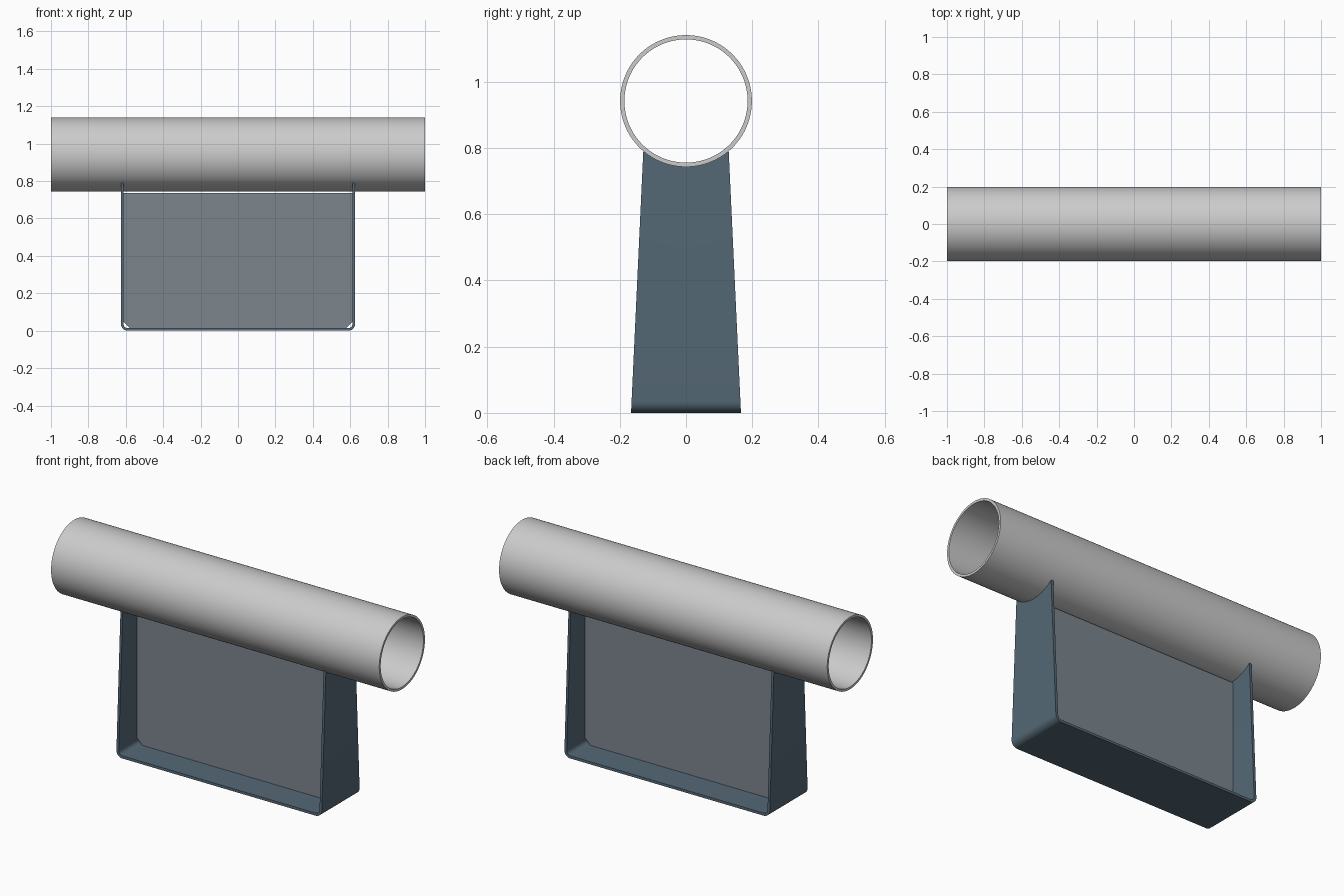
import bpy, bmesh
from math import sin, cos, pi, sqrt

if "Cube" in bpy.data.objects:
    bpy.data.objects.remove(bpy.data.objects["Cube"])

PIPE_Z, PIPE_R, PIPE_IN = 0.942, 0.199, 0.186
HALF_X, THICK, BEND = 0.626, 0.014, 0.036
TOP_Y, BASE_Y = 0.129, 0.166


def make_object(name, bm, color=None, angle=30):
    bmesh.ops.recalc_face_normals(bm, faces=bm.faces)
    me = bpy.data.meshes.new(name)
    bm.to_mesh(me)
    bm.free()
    ob = bpy.data.objects.new(name, me)
    bpy.context.collection.objects.link(ob)
    if color:
        mat = bpy.data.materials.new(name + "_paint")
        mat.diffuse_color = (*color, 1)
        mat.use_nodes = True
        mat.node_tree.nodes["Principled BSDF"].inputs["Base Color"].default_value = mat.diffuse_color
        me.materials.append(mat)
    bpy.ops.object.select_all(action='DESELECT')
    ob.select_set(True)
    bpy.context.view_layer.objects.active = ob
    bpy.ops.object.shade_smooth_by_angle(angle=angle * pi / 180)
    return ob


# Hollow pipe: a four-corner wall section swept around the x axis
bm = bmesh.new()
N = 128
section = [(-1, PIPE_R), (1, PIPE_R), (1, PIPE_IN), (-1, PIPE_IN)]
rings = [[bm.verts.new((x, r * sin(2 * pi * k / N), PIPE_Z + r * cos(2 * pi * k / N)))
          for x, r in section] for k in range(N)]
for k in range(N):
    a, b = rings[k], rings[(k + 1) % N]
    for i in range(4):
        j = (i + 1) % 4
        bm.faces.new((a[i], a[j], b[j], b[i]))
make_object("pipe", bm)


# Bent U bracket: tapered strip whose upper ends are coped to the pipe
def u_profile(inset):
    """Points (x, z) down the left wall, along the floor, up the right wall; None = coped top."""
    r, c = BEND - inset, HALF_X - BEND
    corner = [(c + r * sin(a), BEND - r * cos(a)) for a in (pi / 2 * k / 8 for k in range(9))]
    right = corner + [(HALF_X - inset, None)]
    return [(-x, z) for x, z in reversed(right)] + right


bm = bmesh.new()
STEPS = 24
slices = []
for s in range(STEPS + 1):
    t = 2 * s / STEPS - 1
    row = []
    for inset in (0, THICK):
        line = []
        for x, z in u_profile(inset):
            if z is None:
                y = t * TOP_Y
                z = PIPE_Z - sqrt(PIPE_R ** 2 - y * y)
            else:
                y = t * (BASE_Y - 0.047 * z)
            line.append(bm.verts.new((x, y, z)))
        row.append(line)
    slices.append(row)
count = len(slices[0][0])
for a, b in zip(slices, slices[1:]):
    for side in (0, 1):
        for i in range(count - 1):
            bm.faces.new((a[side][i], a[side][i + 1], b[side][i + 1], b[side][i]))
    for i in (0, count - 1):
        bm.faces.new((a[0][i], b[0][i], b[1][i], a[1][i]))
for outer, inner in (slices[0], slices[-1]):
    for i in range(count - 1):
        bm.faces.new((outer[i], outer[i + 1], inner[i + 1], inner[i]))
make_object("bracket", bm, (0.09, 0.14, 0.18))

# Centre web panel with clipped lower corners, just clear of the pipe
bm = bmesh.new()
w, lo, hi, clip, half = HALF_X - THICK, THICK, 0.736, 0.033, 0.006
outline = [(-w, hi), (-w, lo + clip), (-w + clip, lo), (w - clip, lo), (w, lo + clip), (w, hi)]
face = bm.faces.new([bm.verts.new((x, -half, z)) for x, z in outline])
moved = bmesh.ops.extrude_face_region(bm, geom=[face])["geom"]
for v in moved:
    if isinstance(v, bmesh.types.BMVert):
        v.co.y = half
if len(bm.faces) == 7:  # close the front if the extrusion dropped it
    bm.faces.new([v for v in face.verts]) if not face.is_valid else None
    bmesh.ops.holes_fill(bm, edges=bm.edges, sides=0)
make_object("web_panel", bm, (0.2, 0.24, 0.27))
